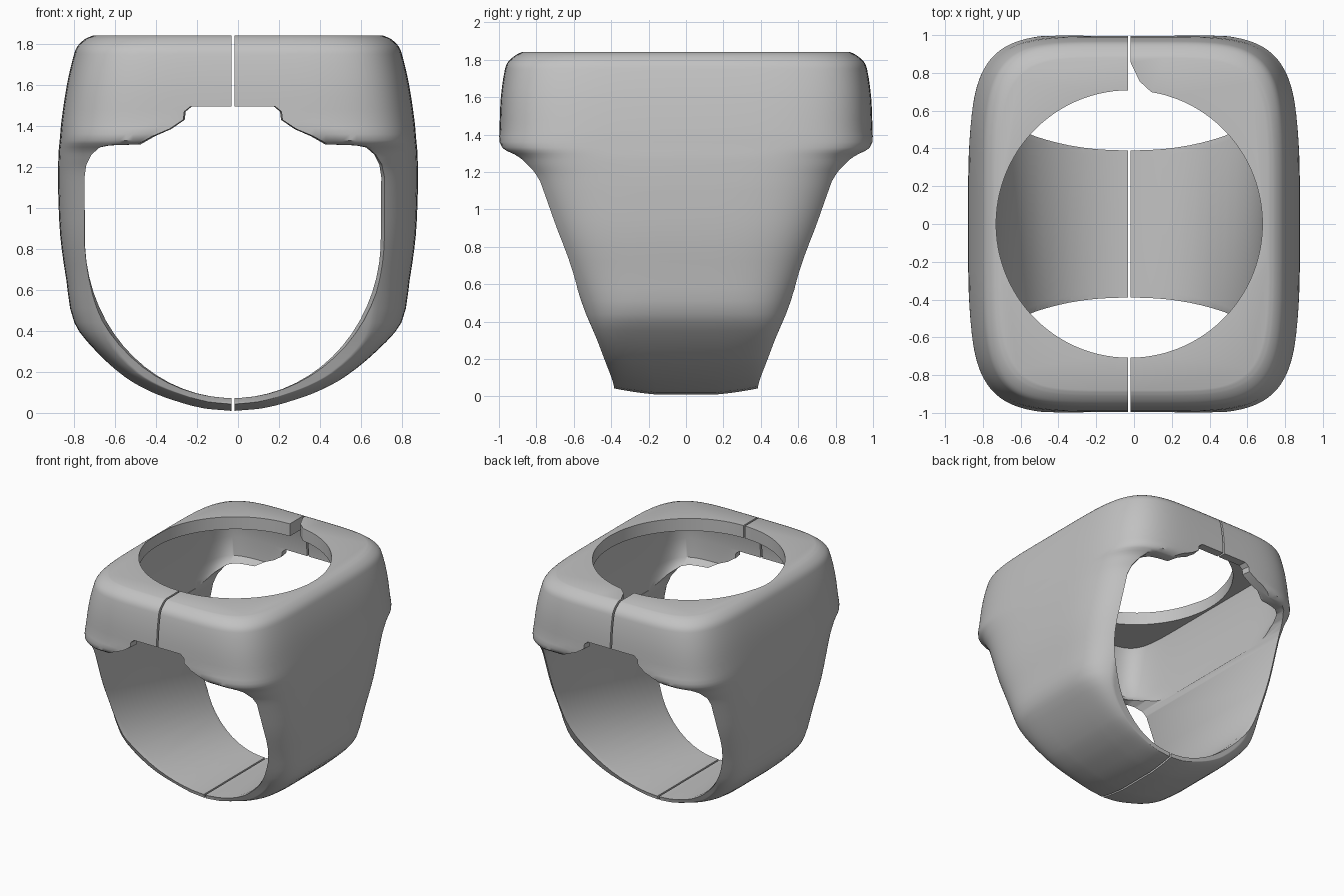
import bpy, bmesh, math

cube = bpy.data.objects.get("Cube")
if cube:
    bpy.data.objects.remove(cube, do_unlink=True)

CENTRE = -0.025   # x of the slit and of the openings
SIDES = 128

metal = bpy.data.materials.new("grey metal")
metal.use_nodes = True
GREY = (0.54, 0.54, 0.54, 1)
metal.diffuse_color = GREY
metal.node_tree.nodes["Principled BSDF"].inputs["Base Color"].default_value = GREY


def loft(name, rings):
    """Solid through a stack of closed rings of equal length."""
    bm = bmesh.new()
    loops = [[bm.verts.new(p) for p in ring] for ring in rings]
    for a, b in zip(loops, loops[1:]):
        for i in range(len(a)):
            j = (i + 1) % len(a)
            bm.faces.new((a[i], a[j], b[j], b[i]))
    bm.faces.new(loops[0])
    bm.faces.new(loops[-1])
    bmesh.ops.recalc_face_normals(bm, faces=bm.faces)
    mesh = bpy.data.meshes.new(name)
    bm.to_mesh(mesh)
    bm.free()
    obj = bpy.data.objects.new(name, mesh)
    bpy.context.collection.objects.link(obj)
    return obj


def section(z, hx, hy, power, stretch=1.0, bow=0.0, cx=0.0):
    """Rounded rectangle at height z; stretch flattens its front and back."""
    ring = []
    for i in range(SIDES):
        a = 2 * math.pi * (i + 0.5) / SIDES
        c, s = math.cos(a), math.sin(a)
        x = math.copysign(abs(c) ** (2 / power), c) * hx
        y = math.copysign(abs(s) ** (2 / power), s) * stretch
        y = max(-1, min(1, y))
        ring.append((cx + x, y * hy, z + bow * y * y))
    return ring


def smooth_rows(rows, steps):
    """Curve through the rows, tangents scaled to the height spacing."""
    def slope(i, k):
        a, b = rows[max(i - 1, 0)], rows[min(i + 1, len(rows) - 1)]
        return (b[k] - a[k]) / (b[0] - a[0])
    out = []
    for i, (p, q) in enumerate(zip(rows, rows[1:])):
        h = q[0] - p[0]
        for s in range(steps):
            t = s / steps
            w = t * t * (3 - 2 * t)
            u, v = t * (1 - t) ** 2 * h, t * t * (t - 1) * h
            out.append([p[0] + t * h] + [
                p[k] + (q[k] - p[k]) * w + slope(i, k) * u + slope(i + 1, k) * v
                for k in range(1, len(p))])
    return out + [rows[-1]]


def cut(target, cutter):
    cutter.hide_render = True
    mod = target.modifiers.new("cut", 'BOOLEAN')
    mod.operation = 'DIFFERENCE'
    mod.solver = 'EXACT'
    mod.object = cutter
    bpy.context.view_layer.objects.active = target
    bpy.ops.object.modifier_apply(modifier=mod.name)
    bpy.data.objects.remove(cutter, do_unlink=True)


# Outer body: height, half width, half depth, corner power, stretch
BODY = [
    (0.003, 0.006, 0.385, 8, 1.05), (0.015, 0.14, 0.385, 8, 1.05),
    (0.055, 0.29, 0.395, 8, 1.05), (0.1, 0.41, 0.41, 8, 1.06),
    (0.17, 0.535, 0.435, 8, 1.06), (0.3, 0.685, 0.48, 7, 1.07),
    (0.44, 0.798, 0.535, 5, 1.09), (0.65, 0.838, 0.61, 4.5, 1.11),
    (0.87, 0.868, 0.69, 4.5, 1.11), (1.1, 0.878, 0.775, 4.5, 1.1),
    (1.18, 0.878, 0.81, 4.6, 1.09), (1.23, 0.877, 0.845, 4.7, 1.08),
    (1.28, 0.875, 0.895, 4.8, 1.06), (1.33, 0.87, 0.983, 5, 1.02),
    (1.42, 0.862, 0.998, 5, 1.0),
    (1.6, 0.835, 0.99, 5, 1.0), (1.75, 0.8, 0.968, 5, 1.0),
    (1.79, 0.782, 0.95, 5, 1.0), (1.825, 0.745, 0.91, 5, 1.0),
    (1.84, 0.71, 0.88, 5, 1.0),
]
rings = []
for z, hx, hy, n, st in smooth_rows(BODY, 3):
    low = max(0, 1 - z / 0.45)
    rings.append(section(z, hx, hy, n, st, 0.04 * low, CENTRE * low))
ring_body = loft("ring_body", rings)

# Finger opening: round below, stepped above, mirrored about the slit
ARC = [math.pi / 2 * (i + 0.5) / 16 for i in range(16)]
HALF = [(0.722 * math.sin(a), 0.85 - 0.778 * math.cos(a)) for a in ARC]
HALF += [(0.724, 1.15), (0.715, 1.21), (0.69, 1.26), (0.65, 1.295),
         (0.6, 1.305), (0.45, 1.31), (0.38, 1.35), (0.3, 1.385),
         (0.235, 1.43), (0.23, 1.47), (0.2, 1.495)]
outline = HALF + [(-x, z) for x, z in reversed(HALF)]


def rim(z):
    """Depth of the band's front edge at height z."""
    return 0.365 + 0.37 * z if z < 1.18 else min(0.985, 0.8 + 1.2 * (z - 1.18))


def opening(side, inset, flare):
    return [(CENTRE + x * flare, side * (rim(z) - inset), z) for x, z in outline]


# The opening flares slightly where it meets the front and back edges
cut(ring_body, loft("finger_cutter", [
    opening(-1, -0.2, 1.035), opening(-1, 0, 1.03), opening(-1, 0.04, 1),
    opening(1, 0.04, 1), opening(1, 0, 1.03), opening(1, -0.2, 1.035)]))

# Hollow beneath the table, leaving thin walls
cut(ring_body, loft("hollow_cutter", [
    section(z, hx, hy, 8, cx=CENTRE) for z, hx, hy in
    ((1.2, 0.722, 0.76), (1.25, 0.726, 0.8), (1.3, 0.73, 0.88),
     (1.35, 0.735, 0.925), (1.5, 0.74, 0.93), (1.68, 0.735, 0.91),
     (1.74, 0.725, 0.89))]))

# Round opening in the table
cut(ring_body, loft("table_cutter", [
    section(z, 0.705, 0.708, 2, cx=CENTRE) for z in (1.5, 2.0)]))

# Small chipped notch at the back of the opening
cut(ring_body, loft("notch_cutter", [
    [(CENTRE, 0.6, z), (0.1, 0.6, z), (0.09, 0.7, z), (0.03, 0.755, z),
     (CENTRE, 0.87, z)] for z in (1.6, 2.0)]))

# Slit splitting the ring into two halves
W = 0.007
cut(ring_body, loft("slit_cutter", [
    [(CENTRE - W, -1.5, z), (CENTRE + W, -1.5, z),
     (CENTRE + W, 1.5, z), (CENTRE - W, 1.5, z)] for z in (-1, 3)]))

# Finish
ring_body.data.materials.clear()
ring_body.data.materials.append(metal)
for poly in ring_body.data.polygons:
    poly.material_index = 0
bpy.ops.object.select_all(action='DESELECT')
ring_body.select_set(True)
bpy.context.view_layer.objects.active = ring_body
bpy.ops.object.shade_smooth_by_angle(angle=math.radians(35))
